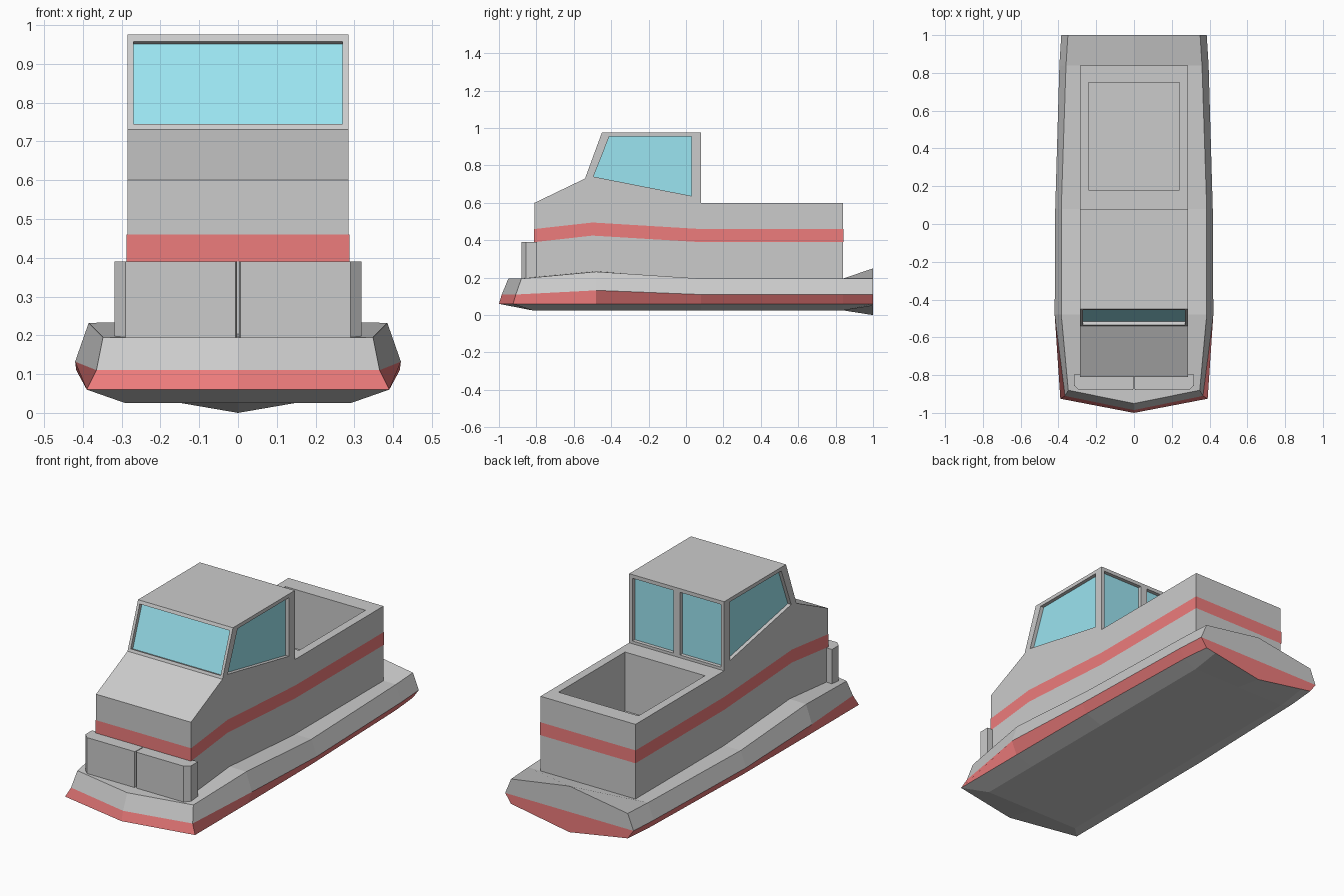
import bpy, bmesh
from mathutils import Vector as V

if "Cube" in bpy.data.objects:
    bpy.data.objects.remove(bpy.data.objects["Cube"])


def material(name, col):
    m = bpy.data.materials.new(name)
    m.diffuse_color = (*col, 1)
    m.use_nodes = True
    m.node_tree.nodes["Principled BSDF"].inputs["Base Color"].default_value = m.diffuse_color
    return m


RED = material("red", (0.85, 0.2, 0.2))
GLASS = material("glass", (0.33, 0.78, 0.88))


def finish(name, bm, mat=None):
    me = bpy.data.meshes.new(name)
    bm.to_mesh(me)
    bm.free()
    ob = bpy.data.objects.new(name, me)
    bpy.context.collection.objects.link(ob)
    if mat:
        me.materials.append(mat)
    return ob


def prism(name, pts, vec, mat=None):
    """Polygon swept along a vector."""
    bm = bmesh.new()
    f = bm.faces.new([bm.verts.new(p) for p in pts])
    new = bmesh.ops.extrude_face_region(bm, geom=[f], use_keep_orig=True)["geom"]
    bmesh.ops.translate(bm, verts=[v for v in new if isinstance(v, bmesh.types.BMVert)], vec=vec)
    bmesh.ops.recalc_face_normals(bm, faces=bm.faces)
    return finish(name, bm, mat)


# Hull: half sections from keel to deck centre, bow to stern
def section(y, x3, x4, hump):
    return [V((0, y, .025)), V((.29, y, .025)), V((x3 - .03, y, .06)),
            V((x3, y, .11 + hump * .6)), V((x4, y, .195 + hump)), V((0, y, .195 + hump * 1.2))]


bow = [V((0, -.82, .025)), V((.29, -.82, .025)), V((.39, -.925, .06)),
       V((.365, -.91, .11)), V((.348, -.88, .195)), V((0, -.88, .195))]
stern = [V((0, 1, 0)), V((.29, 1, .05)), V((.35, 1, .06)),
         V((.385, 1, .11)), V((.35, 1, .195)), V((0, 1, .25))]
rings = [bow, section(-.48, .42, .385, .037), section(.08, .417, .385, 0),
         section(.84, .395, .36, 0), stern]
n2, n3, n4 = V((0, -1, .06)), V((0, -.985, .11)), V((0, -.95, .195))
mid = V((0, 1, .11))

polys = []      # (points, is_red)
for a, b in zip(rings, rings[1:]):
    for i in range(5):
        polys.append(([a[i], a[i + 1], b[i + 1], b[i]], i == 2))
polys += [([n2, bow[2], bow[1], bow[0]], False), ([n2, n3, bow[3], bow[2]], True),
          ([n3, n4, bow[4], bow[3]], False), ([n4, bow[5], bow[4]], False),
          ([stern[0], stern[1], stern[2], stern[3], mid], True),
          ([mid, stern[3], stern[4], stern[5]], False)]

whole = bmesh.new()
for s in (1, -1):
    for pts, red in polys:
        f = whole.faces.new([whole.verts.new((p.x * s, p.y, p.z)) for p in pts])
        f.material_index = int(red)
bmesh.ops.remove_doubles(whole, verts=whole.verts, dist=1e-4)
bmesh.ops.recalc_face_normals(whole, faces=whole.faces)
for name, tag, mat in (("hull", 0, None), ("hull_stripe", 1, RED)):
    part = whole.copy()
    bmesh.ops.delete(part, geom=[f for f in part.faces if f.material_index != tag], context='FACES')
    for f in part.faces:
        f.material_index = 0
    finish(name, part, mat)
whole.free()

# Cabin and rear well: side profile swept across the width
W = .285
profile = [(-.81, .19), (-.81, .6), (-.54, .73), (-.45, .975),
           (.08, .975), (.08, .6), (.84, .6), (.84, .19)]
body = prism("cabin_body", [(-W, y, z) for y, z in profile], (2 * W, 0, 0))

cutters = [prism("well_cutter", [(-.24, .18, .28), (.24, .18, .28), (.24, .75, .28), (-.24, .75, .28)],
                 (0, 0, .5))]


# Windows: shallow recess with a glass pane at its bottom
def window(name, pts, normal, depth=.022):
    n = V(normal).normalized()
    pts = [V(p) for p in pts]
    cutters.append(prism(name + "_cutter", [p + n * .03 for p in pts], -n * (.03 + depth)))
    prism(name, [p - n * (depth - .002) for p in pts], -n * .006, GLASS)


for s, side in ((1, "right"), (-1, "left")):
    window("side_window_" + side, [(s * W, y, z) for y, z in
           ((-.495, .74), (-.41, .955), (.03, .955), (.03, .637))], (s, 0, 0))
    window("rear_window_" + side, [(s * x, .08, z) for x, z in
           ((.02, .615), (.265, .615), (.265, .955), (.02, .955))], (0, 1, 0))
low, high = V((0, -.54, .73)), V((0, -.45, .975))
a, b = low.lerp(high, .06), low.lerp(high, .93)
window("windscreen", [(-.27, a.y, a.z), (.27, a.y, a.z), (.27, b.y, b.z), (-.27, b.y, b.z)],
       (0, -.245, .09))

bpy.context.view_layer.objects.active = body
for c in cutters:
    m = body.modifiers.new("cut", 'BOOLEAN')
    m.operation, m.solver, m.object = 'DIFFERENCE', 'EXACT', c
    bpy.ops.object.modifier_apply(modifier=m.name)
    bpy.data.objects.remove(c)

# Red band around the cabin body
half = [(-.812, .39), (-.5, .425), (.08, .39), (.842, .39)]
loop = [(W + .002, y, z) for y, z in half] + [(-W - .002, y, z) for y, z in reversed(half)]
bm = bmesh.new()
lo = [bm.verts.new(p) for p in loop]
hi = [bm.verts.new((x, y, z + .07)) for x, y, z in loop]
for i in range(len(loop)):
    j = (i + 1) % len(loop)
    bm.faces.new((lo[i], lo[j], hi[j], hi[i]))
finish("body_stripe", bm, RED)

# Bow fender: two mirrored blocks with chamfered outer corners
outline = [(.002, -.868), (.006, -.88), (.29, -.88), (.318, -.855),
           (.318, -.797), (.25, -.797), (.002, -.797)]
for s, side in ((1, "right"), (-1, "left")):
    prism("bow_fender_" + side, [(s * x, y, .19) for x, y in outline], (0, 0, .2))
